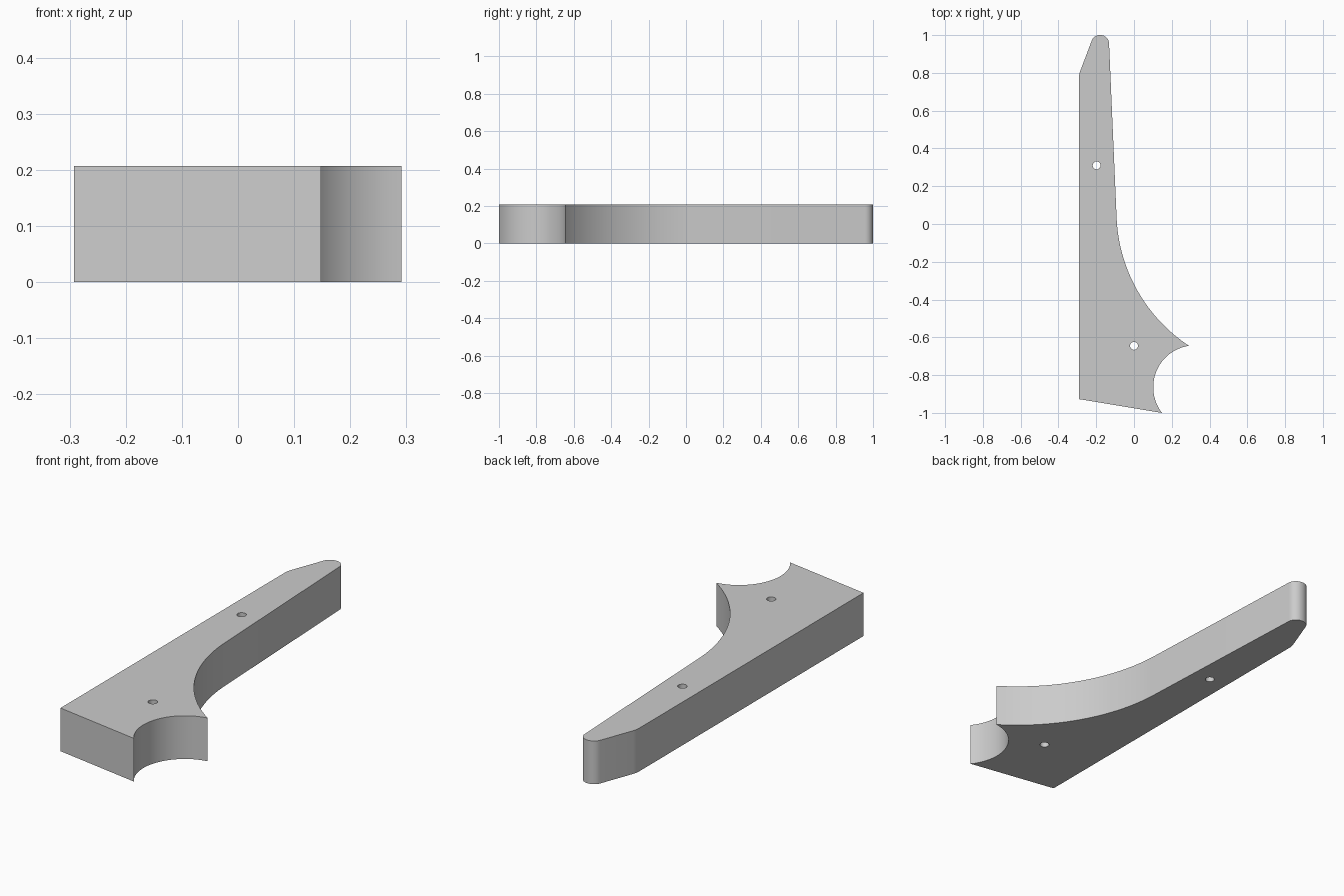
import bpy, bmesh, math
from mathutils import Vector

if "Cube" in bpy.data.objects:
    bpy.data.objects.remove(bpy.data.objects["Cube"])

HEIGHT = 0.207


def arc(center, start, end, steps):
    """Points on the shorter arc from start to end."""
    c, a, b = Vector(center), Vector(start) - Vector(center), Vector(end) - Vector(center)
    a0 = math.atan2(a.y, a.x)
    turn = math.atan2(a.x * b.y - a.y * b.x, a.dot(b))
    points = []
    for i in range(steps + 1):
        t = i / steps
        r = a.length * (1 - t) + b.length * t
        angle = a0 + turn * t
        points.append(c + r * Vector((math.cos(angle), math.sin(angle))))
    return points


def fillet(before, corner, after, radius, steps=8):
    """Rounded corner between two straight edges."""
    p = Vector(corner)
    u = (Vector(before) - p).normalized()
    v = (Vector(after) - p).normalized()
    half = u.angle(v) / 2
    reach = radius / math.tan(half)
    center = p + (u + v).normalized() * radius / math.sin(half)
    return arc(center, p + u * reach, p + v * reach, steps)


def circle(center, radius, steps=16):
    return [Vector(center) + radius * Vector((math.cos(a), math.sin(a)))
            for a in (math.tau * i / steps for i in range(steps))]


# Key corners of the outline
heel = (-0.292, -0.927)
toe = (0.148, -1.0)
point = (0.291, -0.645)
waist = (-0.092, 0.03)
tip_right = (-0.134, 1.0)
tip_left = (-0.213, 1.0)
shoulder = (-0.292, 0.79)

# Outline: notch, sweeping inner curve, rounded tip, straight back
outline = [Vector(heel)]
outline += arc((0.325, -0.86), toe, point, 24)
outline += arc((0.763, 0.068), point, waist, 32)[1:]
outline += fillet(waist, tip_right, tip_left, 0.045)
outline += fillet(tip_right, tip_left, shoulder, 0.045)
outline += fillet(tip_left, shoulder, heel, 0.1)

# Filled profile with two through holes
curve = bpy.data.curves.new("bracket", "CURVE")
curve.dimensions = "2D"
curve.fill_mode = "BOTH"
curve.extrude = HEIGHT / 2
for loop in (outline, circle((-0.198, 0.31), 0.021), circle((0, -0.645), 0.021)):
    spline = curve.splines.new("POLY")
    spline.points.add(len(loop) - 1)
    for target, p in zip(spline.points, loop):
        target.co = (p.x, p.y, 0, 1)
    spline.use_cyclic_u = True

bracket = bpy.data.objects.new("bracket", curve)
bpy.context.collection.objects.link(bracket)
bpy.ops.object.select_all(action="DESELECT")
bracket.select_set(True)
bpy.context.view_layer.objects.active = bracket
bpy.ops.object.convert(target="MESH")
bracket = bpy.context.object

# Weld into one solid standing on the ground
bm = bmesh.new()
bm.from_mesh(bracket.data)
bmesh.ops.remove_doubles(bm, verts=bm.verts, dist=0.0002)
bmesh.ops.recalc_face_normals(bm, faces=bm.faces)
bmesh.ops.translate(bm, verts=bm.verts, vec=(0, 0, HEIGHT / 2))
bm.to_mesh(bracket.data)
bm.free()

# Plain grey finish
grey = bpy.data.materials.new("grey")
grey.use_nodes = True
colour = (0.6, 0.6, 0.6, 1)
grey.diffuse_color = colour
grey.node_tree.nodes["Principled BSDF"].inputs["Base Color"].default_value = colour
bracket.data.materials.clear()
bracket.data.materials.append(grey)
bpy.ops.object.shade_smooth_by_angle(angle=math.radians(30))
